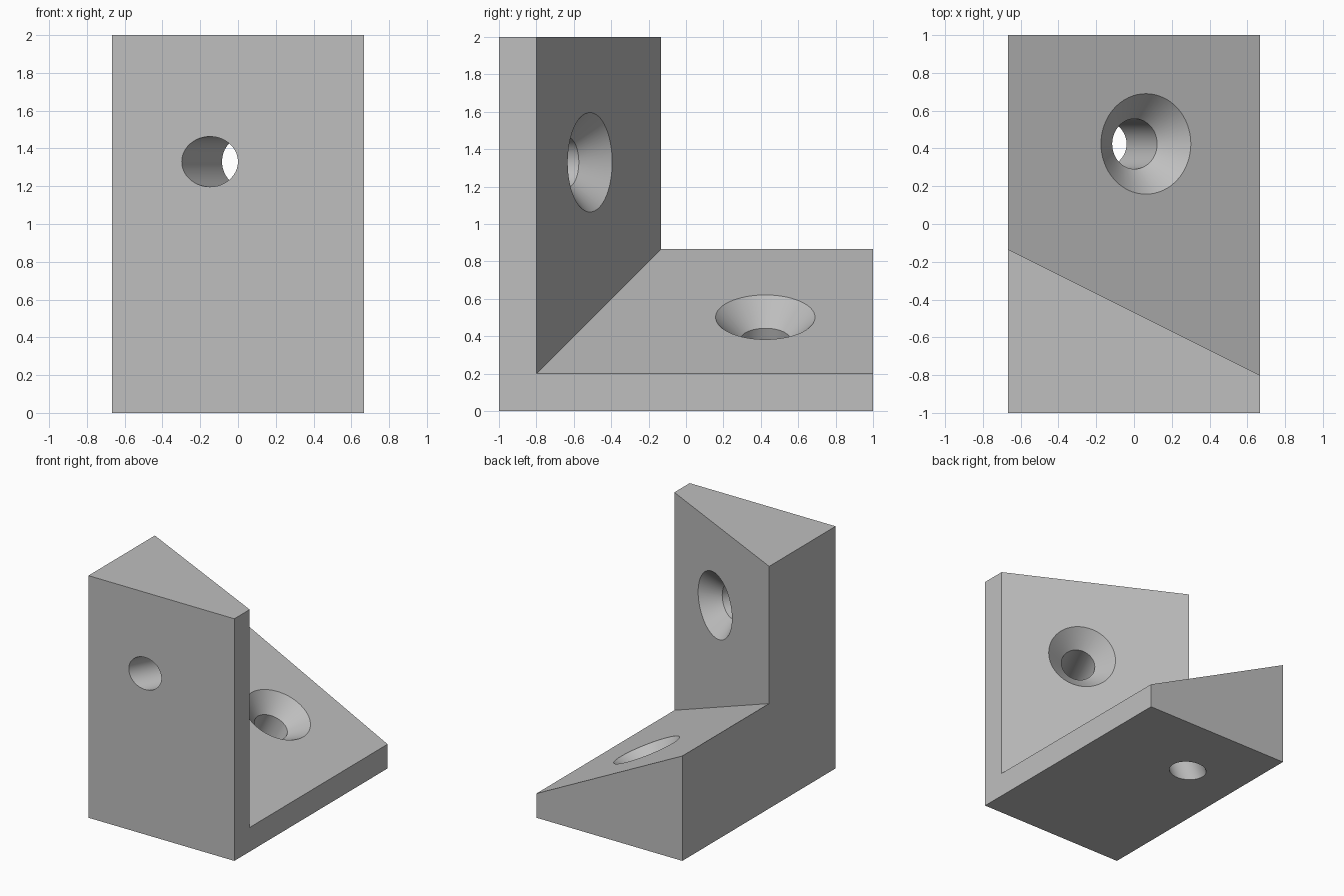
import bpy
import bmesh
import math
from mathutils import Vector

cube = bpy.data.objects.get("Cube")
if cube:
    bpy.data.objects.remove(cube, do_unlink=True)

HALF = 2 / 3      # half width of the bracket
THIN = 0.2        # plate thickness on the thin side
BORE = 0.133      # screw hole radius


def thickness(x):
    """Plate thickness grows from the left side to the right side."""
    return THIN + (HALF - x) / 2


def add_object(name, bm):
    bmesh.ops.recalc_face_normals(bm, faces=bm.faces[:])
    mesh = bpy.data.meshes.new(name)
    bm.to_mesh(mesh)
    bm.free()
    obj = bpy.data.objects.new(name, mesh)
    bpy.context.collection.objects.link(obj)
    return obj


def cut(target, cutter):
    """Subtract the cutter, then discard it."""
    mod = target.modifiers.new("cut", 'BOOLEAN')
    mod.operation = 'DIFFERENCE'
    mod.solver = 'EXACT'
    mod.object = cutter
    bpy.context.view_layer.objects.active = target
    bpy.ops.object.modifier_apply(modifier=mod.name)
    bpy.data.objects.remove(cutter, do_unlink=True)


def hole_cutter(name, centre, axis):
    """Countersunk screw hole: a spun profile aimed along the axis."""
    profile = [(0, 0.06), (2 * BORE + 0.06, 0.06), (BORE, -BORE), (BORE, -1), (0, -1)]
    bm = bmesh.new()
    verts = [bm.verts.new((r, 0, z)) for r, z in profile]
    edges = [bm.edges.new(pair) for pair in zip(verts, verts[1:])]
    bmesh.ops.spin(bm, geom=verts + edges, cent=(0, 0, 0), axis=(0, 0, 1),
                   angle=math.tau, steps=64)
    bmesh.ops.remove_doubles(bm, verts=bm.verts[:], dist=0.0001)
    turn = Vector(axis).to_track_quat('Z', 'Y').to_matrix()
    bmesh.ops.transform(bm, matrix=turn.to_4x4(), verts=bm.verts[:])
    bmesh.ops.translate(bm, vec=centre, verts=bm.verts[:])
    return add_object(name, bm)


# Solid block
bm = bmesh.new()
bmesh.ops.create_cube(bm, size=2)
for v in bm.verts:
    v.co.x *= HALF
    v.co.z += 1
bracket = add_object("corner_bracket", bm)

# Inner corner with tapering wall and floor
bm = bmesh.new()
bmesh.ops.create_cube(bm, size=2)
for v in bm.verts:
    t = thickness(v.co.x)
    v.co.y = 2 if v.co.y > 0 else t - 1
    v.co.z = 3 if v.co.z > 0 else t
cut(bracket, add_object("inner_corner", bm))

# Countersunk holes, square to the sloping faces
FLOOR_X, WALL_X = 0.063, 0.094
cut(bracket, hole_cutter("floor_hole", (FLOOR_X, 0.424, thickness(FLOOR_X)), (1, 0, 2)))
cut(bracket, hole_cutter("wall_hole", (WALL_X, thickness(WALL_X) - 1, 1.33), (1, 2, 0)))

# Material
grey = bpy.data.materials.new("light_grey")
grey.use_nodes = True
colour = (0.52, 0.52, 0.52, 1)
grey.diffuse_color = colour
grey.node_tree.nodes["Principled BSDF"].inputs["Base Color"].default_value = colour
bracket.data.materials.clear()
bracket.data.materials.append(grey)
for face in bracket.data.polygons:
    face.material_index = 0

# Smooth hole walls, sharp edges
bpy.ops.object.select_all(action='DESELECT')
bracket.select_set(True)
bpy.context.view_layer.objects.active = bracket
bpy.ops.object.shade_smooth_by_angle(angle=math.radians(30))
